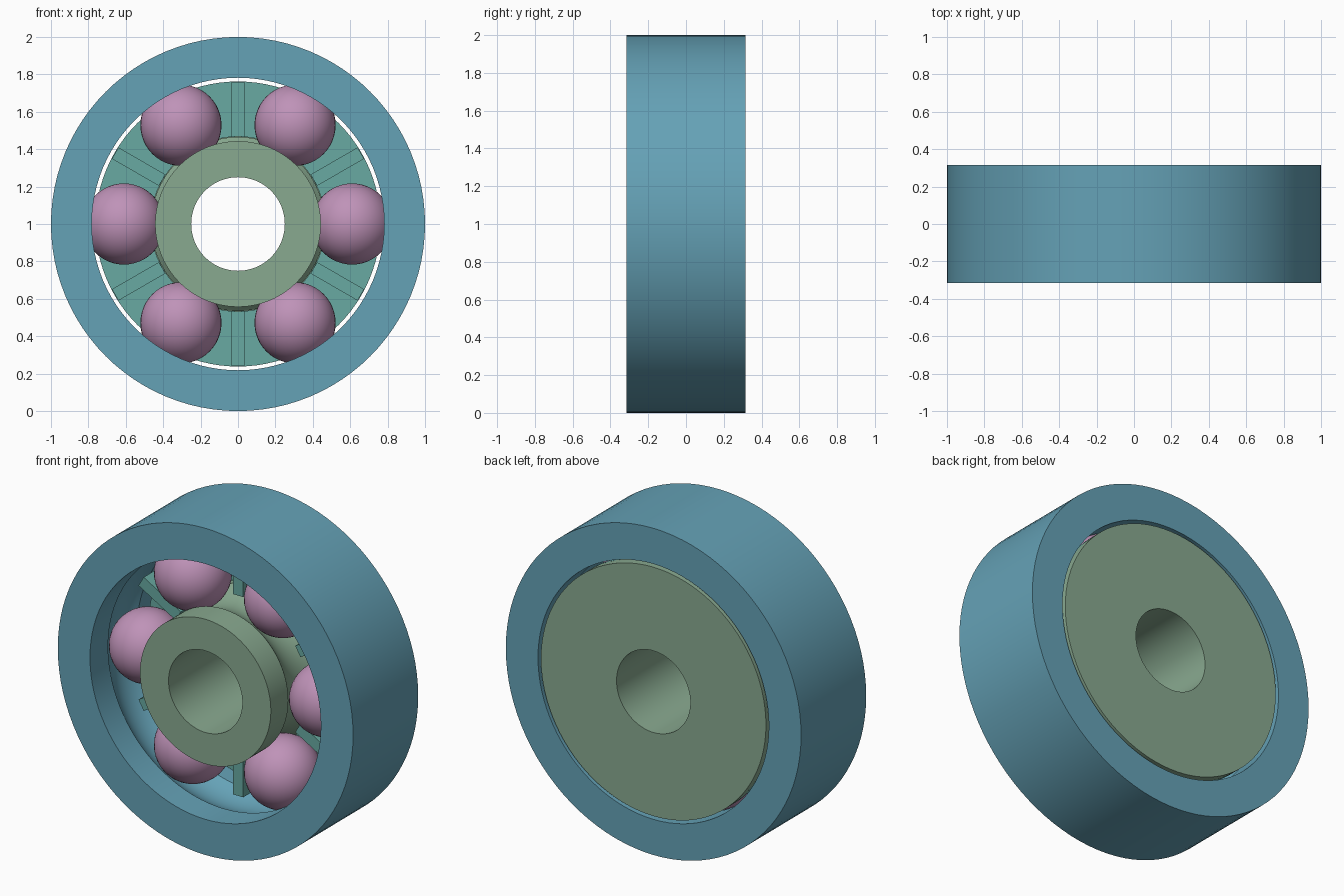
import bpy, bmesh
from math import sin, cos, pi, radians, sqrt, asin
from mathutils import Matrix, Vector

if "Cube" in bpy.data.objects:
    bpy.data.objects.remove(bpy.data.objects["Cube"])

W = 0.315        # half width of the bearing
PITCH = 0.61     # radius of the ball circle
BALL = 0.217
GROOVE = 0.222
CENTRE = Vector((0, 0, 1))


def material(name, rgb):
    m = bpy.data.materials.new(name)
    m.diffuse_color = (*rgb, 1)
    m.use_nodes = True
    m.node_tree.nodes["Principled BSDF"].inputs["Base Color"].default_value = m.diffuse_color
    return m


BLUE = material("steel_blue", (0.13, 0.36, 0.47))
GREEN = material("sage_green", (0.25, 0.40, 0.28))
TEAL = material("teal", (0.14, 0.40, 0.36))
PINK = material("mauve", (0.52, 0.29, 0.48))


def finish(bm, name, mat):
    bmesh.ops.recalc_face_normals(bm, faces=bm.faces)
    mesh = bpy.data.meshes.new(name)
    bm.to_mesh(mesh)
    bm.free()
    mesh.materials.append(mat)
    ob = bpy.data.objects.new(name, mesh)
    ob.location = CENTRE
    bpy.context.collection.objects.link(ob)
    bpy.context.view_layer.objects.active = ob
    ob.select_set(True)
    bpy.ops.object.shade_smooth_by_angle(angle=radians(30))
    ob.select_set(False)
    return ob


def lathe(bm, profile, n=96):
    """Spin a closed (radius, y) profile around the y axis."""
    rings = [[bm.verts.new((r * cos(2 * pi * i / n), y, r * sin(2 * pi * i / n)))
              for r, y in profile] for i in range(n)]
    k = len(profile)
    for i in range(n):
        a, b = rings[i], rings[(i + 1) % n]
        for j in range(k):
            bm.faces.new((a[j], a[(j + 1) % k], b[(j + 1) % k], b[j]))


def groove(r_front, r_back, sign, steps=12):
    """Raceway arc from front shoulder to back shoulder."""
    a0 = -asin(sqrt(GROOVE**2 - (r_front - PITCH)**2) / GROOVE)
    a1 = asin(sqrt(GROOVE**2 - (r_back - PITCH)**2) / GROOVE)
    pts = []
    for i in range(steps + 1):
        a = a0 + (a1 - a0) * i / steps
        pts.append((PITCH + sign * GROOVE * cos(a), GROOVE * sin(a)))
    return pts


# outer race
bm = bmesh.new()
lathe(bm, [(1, W), (1, -W), (0.782, -W)] + groove(0.782, 0.782, 1) + [(0.782, W)])
finish(bm, "outer_race", BLUE)

# inner race with its closed back flange
bm = bmesh.new()
lathe(bm, [(0.25, W), (0.25, -W), (0.443, -W)] + groove(0.443, 0.465, -1)
      + [(0.465, 0.255), (0.762, 0.255), (0.762, W)])
finish(bm, "inner_race", GREEN)

# cage: ring behind the balls with a radial separator between each pair
bm = bmesh.new()
lathe(bm, [(0.467, 0.222), (0.762, 0.222), (0.762, 0.254), (0.467, 0.254)])
for i in range(6):
    mat = (Matrix.Rotation(radians(30 + 60 * i), 4, 'Y')
           @ Matrix.Translation((0.613, 0.115, 0))
           @ Matrix.Diagonal((0.29, 0.23, 0.07, 1)))
    bmesh.ops.create_cube(bm, size=1, matrix=mat)
finish(bm, "cage", TEAL)

# balls
for i in range(6):
    a = radians(60 * i)
    bm = bmesh.new()
    bmesh.ops.create_uvsphere(bm, u_segments=40, v_segments=24, radius=BALL)
    ob = finish(bm, f"ball_{i + 1}", PINK)
    ob.location = CENTRE + Vector((PITCH * cos(a), 0, PITCH * sin(a)))
